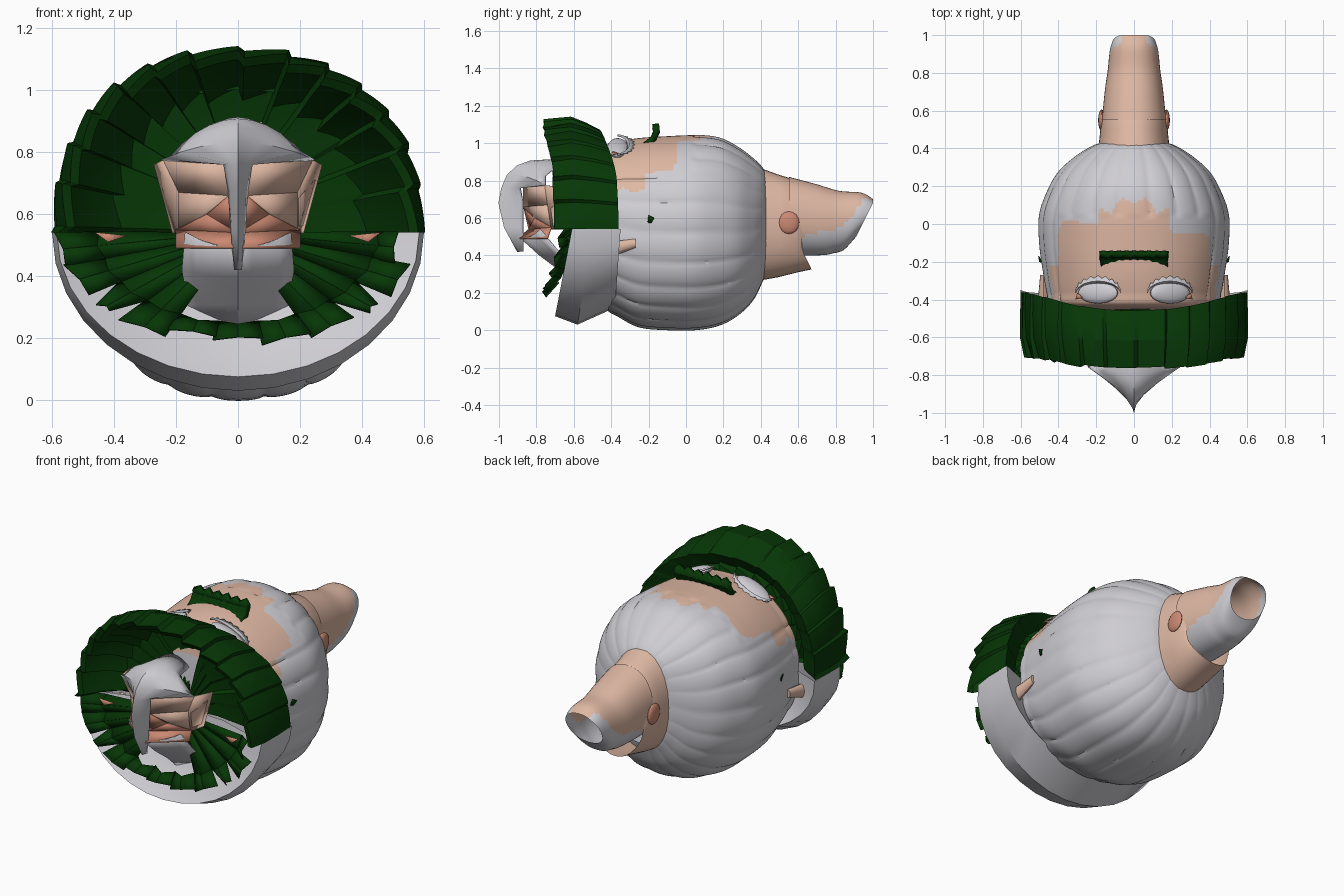
import bpy, bmesh, math, random
from math import sin, cos, pi, copysign
from mathutils import Vector

random.seed(4)
cube = bpy.data.objects.get("Cube")
if cube:
    bpy.data.objects.remove(cube, do_unlink=True)


def material(name, rgb):
    m = bpy.data.materials.new(name)
    m.use_nodes = True
    m.diffuse_color = (*rgb, 1)
    m.node_tree.nodes["Principled BSDF"].inputs["Base Color"].default_value = (*rgb, 1)
    return m


WHITE = material("pale grey", (0.62, 0.61, 0.65))
SKIN = material("skin", (0.74, 0.48, 0.37))
GREEN = material("dark green", (0.002, 0.038, 0.002))
RED = material("blush", (0.6, 0.25, 0.17))


def finish(name, bm, mats, rule=None, angle=35, thick=0):
    """Turn a bmesh into a shaded object, colouring faces by rule."""
    bm.normal_update()
    if rule:
        for f in bm.faces:
            f.material_index = rule(f.calc_center_median())
    me = bpy.data.meshes.new(name)
    bm.to_mesh(me)
    bm.free()
    ob = bpy.data.objects.new(name, me)
    bpy.context.collection.objects.link(ob)
    for m in mats:
        me.materials.append(m)
    bpy.ops.object.select_all(action="DESELECT")
    ob.select_set(True)
    bpy.context.view_layer.objects.active = ob
    bpy.ops.object.shade_smooth_by_angle(angle=math.radians(angle))
    if thick:
        mod = ob.modifiers.new("thickness", "SOLIDIFY")
        mod.thickness = thick
        mod.offset = 0
    return ob


def loft(name, rings, mats, closed=True, cap=False, **kw):
    bm = bmesh.new()
    rows = [[bm.verts.new(p) for p in r] for r in rings]
    n = len(rows[0])
    for a, b in zip(rows, rows[1:]):
        for i in range(n if closed else n - 1):
            j = (i + 1) % n
            bm.faces.new((a[i], a[j], b[j], b[i]))
    if cap:
        bm.faces.new(rows[-1])
    bmesh.ops.recalc_face_normals(bm, faces=bm.faces)
    return finish(name, bm, mats, **kw)


def patch(name, polys, mat, mirror=True):
    """Thin flat polygons facing the front, repeated on both sides."""
    bm = bmesh.new()
    for p in polys:
        for s in (1, -1) if mirror else (1,):
            f = bm.faces.new([bm.verts.new((s * x, y, z)) for x, y, z in p])
            f.normal_update()
            if f.normal.y > 0:
                f.normal_flip()
    return finish(name, bm, [mat], angle=1, thick=0.005)


def section(y, w, lo, hi, n, wave=None, power=0.92):
    """Rounded cross-section facing along y."""
    pts = []
    for i in range(n):
        t = 2 * pi * i / n
        k = wave(t, y) if wave else 1
        c, s = cos(t), sin(t)
        pts.append((k * w * copysign(abs(c) ** power, c), y,
                    (lo + hi) / 2 + k * (hi - lo) / 2 * copysign(abs(s) ** power, s)))
    return pts


def smooth_rows(rows, steps):
    """Catmull-Rom refinement of a section table."""
    out = []
    for i in range(len(rows) - 1):
        p = [Vector(rows[max(0, min(len(rows) - 1, i + k))]) for k in (-1, 0, 1, 2)]
        for s in range(steps):
            t = s / steps
            out.append(0.5 * (2 * p[1] + (p[2] - p[0]) * t
                       + (2 * p[0] - 5 * p[1] + 4 * p[2] - p[3]) * t * t
                       + (3 * p[1] - p[0] - 3 * p[2] + p[3]) * t ** 3))
    return out + [Vector(rows[-1])]


def zigzag(v):
    return abs(v % 1 - 0.5) * 2


# Head: lightly fluted hair with a face on the upper side
def is_face(p):
    x, y, z = p
    peak = 0.1 - 0.4 * abs(x) + 0.07 * zigzag(x * 8 + 0.5)
    hairline = peak if abs(x) < 0.19 else -0.02 - 0.1 * x
    side = 0.4 if y > -0.22 else 0.5
    return y < hairline and abs(x) < side and z > 0.73 + 0.6 * max(0, y + 0.22) + 0.03 * zigzag(y * 9)


def flutes(t, y):
    if sin(t) > 0.55 and y < 0.05:
        return 0.995
    return 0.978 + 0.022 * abs(sin(11 * t + 0.5 * y)) ** 0.5


head = [Vector(r) for r in ((0.43, .18, .31, .83), (0.41, .23, .26, .87), (0.36, .31, .16, .92),
        (0.28, .40, .08, .98), (0.18, .46, .025, 1.03), (0.05, .505, .0, 1.045),
        (-.1, .505, 0, 1.04), (-.25, .485, .015, 1.03), (-.36, .465, .07, 1.01),
        (-.43, .44, .12, .985), (-.455, .3, .25, .85))]
loft("head", [section(*r, 216, flutes) for r in smooth_rows(head, 9)],
     [WHITE, SKIN], cap=True, rule=lambda p: int(is_face(p)))

# Neck: flared skirt and a longer open tube
skirt = [section(*r, 40) for r in ((.39, .19, .265, .87), (.5, .178, .285, .83),
                                   (.6, .168, .31, .80), (.67, .155, .325, .78))]
skirt[-1] = [(x, y - 0.5 * max(0, min(z - 0.33, 0.1)), z) for x, y, z in skirt[-1]]
loft("neck_skirt", skirt, [SKIN])
tube = smooth_rows([Vector(r) for r in ((.55, .17, .40, .82), (.7, .155, .40, .78),
                   (.82, .14, .41, .745), (.94, .13, .43, .735), (1.0, .115, .5, .70))], 5)
tube = [[(x, y - max(0, y - 0.75) * max(0, 0.68 - z) * 2, z) for x, y, z in section(*r, 48)]
        for r in tube]
loft("neck_tube", tube, [SKIN, WHITE], rule=lambda p: int(
    p.z < 0.5 + 0.2 * (p.y - 0.6) + max(0, p.y - 0.84) * 1.2 and (p.z < 0.6 or abs(p.x) > 0.06)))
for s in (1, -1):
    bm = bmesh.new()
    bmesh.ops.create_uvsphere(bm, u_segments=16, v_segments=8, radius=1)
    for v in bm.verts:
        v.co = (s * 0.172 + v.co.x * 0.018, 0.55 + v.co.y * 0.056, 0.575 + v.co.z * 0.06)
    finish("neck_spot", bm, [RED])

# Leafy collar: outer arch, front rim and deep hollow
LEAVES = 14
lengths = [random.uniform(-0.02, 0.02) for _ in range(LEAVES + 1)]


def arch(y, bow, w, h, jag, n=141):
    pts = []
    for i in range(n):
        t = pi * i / (n - 1)
        u = i / (n - 1) * LEAVES
        k = 1 - jag * (u % 1) + lengths[int(u)] * jag * 10
        c, s = cos(t), max(0, sin(t))
        pts.append((k * w * copysign(abs(c) ** 0.87, c), y + bow * s ** 3 + lengths[int(u)] * jag * 12,
                    0.54 + k * h * s ** 0.87))
    return pts


loft("leaf_collar", [arch(*r) for r in ((-.44, -.06, .47, .46, .01), (-.36, -.1, .6, .53, .015),
     (-.48, -.06, .605, .57, .02), (-.6, -.02, .605, .6, .03), (-.70, -.07, .585, .585, .05),
     (-.69, -.06, .555, .555, .05), (-.58, -.03, .5, .52, .07), (-.49, 0, .42, .46, .1),
     (-.46, 0, .2, .3, .12), (-.48, 0, .01, .02, .1))], [GREEN], closed=False, angle=25)

# Lower leaves fanned inside the cup; the middle ones leave room for the chin
def rim(t, k, y):
    return (0.56 * k * cos(t), y + 0.11 * k * (1 + sin(t)), 0.54 + 0.36 * k * sin(t))


COUNT = 11
for i in range(COUNT):
    a = pi + pi * (i + 0.5) / COUNT
    half = 0.15
    size = random.uniform(0.93, 1.07)
    slim = 0.3 if i in (2, 8) else 1
    shapes = [
        [rim(a - half, .8, -.68), rim(a - half * slim, size, -.75), rim(a, size * .96, -.77), rim(a, .82, -.72)],
        [rim(a, .82, -.72), rim(a, size * .96, -.77), rim(a + half * slim, size * .98, -.75),
         rim(a + half, .8, -.69)]]
    if abs(i - 5) > 1:
        shapes += [
            [rim(a - half, .1, -.56), rim(a - half, .8, -.68), rim(a, .82, -.72), rim(a, .1, -.56)],
            [rim(a, .1, -.56), rim(a, .82, -.72), rim(a + half, .8, -.69), rim(a + half, .1, -.56)]]
    patch("lower_leaf", shapes, GREEN, mirror=False)


# Pale cup under the collar
def bowl(y, bow, w, h, n=17):
    return [(w * cos(pi * i / (n - 1)), y - bow * sin(pi * i / (n - 1)),
             0.54 - h * sin(pi * i / (n - 1))) for i in range(n)]


loft("cup", [bowl(*r) for r in ((-.42, .04, .42, .38), (-.35, .03, .6, .42), (-.5, .08, .6, .51),
     (-.61, .09, .585, .465), (-.58, .06, .5, .4), (-.5, .02, .25, .2), (-.49, 0, .02, .02))],
     [WHITE], closed=False, angle=30)

# Beak: pale hood running into a keel; each row bends back from the ridge
ridge = ((-.6, .9, .1, 0, .05), (-.74, .91, .12, .02, .06), (-.83, .905, .18, .08, .08),
         (-.9, .88, .22, .15, .1),
         (-.955, .83, .245, .2, .055), (-.985, .76, .045, .1, 0), (-1, .68, .03, .13, 0),
         (-.97, .55, .022, .1, 0), (-.9, .42, .01, .03, 0))
loft("beak_hood", [[(w * u / 4, y + d * abs(u / 4) ** 0.8, z - h * (u / 4) ** 2) for u in range(-4, 5)]
                   for y, z, w, d, h in ridge], [WHITE], closed=False, thick=0.006)

# Cheeks, mouth and chin inside the beak
patch("beak_cheek", [[(.03, -.87, .77), (.24, -.755, .775), (.19, -.74, .67), (.03, -.87, .66)],
      [(.03, -.87, .66), (.19, -.74, .67), (.19, -.72, .54), (.1, -.8, .6)],
      [(.24, -.755, .775), (.27, -.62, .76), (.21, -.62, .54), (.19, -.72, .54), (.19, -.74, .67)]], SKIN)
patch("beak_mouth", [[(0, -.87, .67), (.03, -.87, .66), (.1, -.81, .6), (0, -.84, .54)],
      [(.1, -.81, .6), (.2, -.72, .55), (0, -.84, .54)],
      [(0, -.84, .54), (.2, -.72, .55), (.2, -.74, .49), (0, -.9, .49)]], RED)
chin = ((-.88, .49, .17, .05), (-.78, .4, .18, .02), (-.66, .31, .16, 0), (-.55, .21, .17, .01))
loft("beak_chin", [[(w * u / 4, y + 0.1 * abs(u / 4), z + h * (u / 4) ** 2) for u in range(-4, 5)]
                   for y, z, w, h in chin], [WHITE], closed=False, thick=0.006)

# Eyes with lids and lashes
for s in (1, -1):
    bm = bmesh.new()
    bmesh.ops.create_uvsphere(bm, u_segments=24, v_segments=12, radius=1)
    for v in bm.verts:
        x, y, z = v.co
        v.co = (s * (0.19 + 0.105 * x), -0.365 + 0.056 * y, 0.974 + 0.03 * z - 0.044 * x)
    bmesh.ops.recalc_face_normals(bm, faces=bm.faces)
    finish("eye", bm, [WHITE])
    lid = []
    for dy, dz, fringe in ((0, 0, 0), (0.01, 0.01, 0), (0.025, 0.005, 0.015)):
        lid.append([(s * (0.19 + 0.118 * cos(pi * i / 18)), -0.365 + (0.053 + dy) * sin(pi * i / 18)
                     + fringe * (i % 2), 0.985 + dz - 0.05 * cos(pi * i / 18)) for i in range(19)])
    loft("eyelash", lid, [WHITE], closed=False, thick=0.004)
    patch("eye_corner", [[(s * .27, -.39, .955), (s * .31, -.40, .935), (s * .3, -.365, .945)]],
          RED, mirror=False)

# Leaf ornament on the forehead, with ragged ends
profile = ((-.235, .985), (-.215, 1.0), (-.18, 1.02), (-.16, 1.06), (-.165, 1.1))
leaf = [[(0.02 * (i - 9), y + (0.004 * abs(i - 9) + 0.03 * zigzag(i * .3 + .5) if k == 0
          else 0.005 * (i % 2)), z + (0.012 * (i % 3) - 0.02 if k == 4 else 0))
         for i in range(19)] for k, (y, z) in enumerate(profile)]
loft("forehead_leaf", leaf, [GREEN], closed=False, thick=0.032, angle=25)

# Side pegs, small leaf tufts and cup accents
for s in (1, -1):
    bm = bmesh.new()
    bmesh.ops.create_cone(bm, cap_ends=True, segments=12, radius1=0.045, radius2=0.024, depth=0.16)
    for v in bm.verts:
        x, y, z = v.co
        v.co = (s * (0.48 + x * 0.7), -0.35 + z, 0.445 + y + z * 0.25)
    bmesh.ops.recalc_face_normals(bm, faces=bm.faces)
    finish("side_peg", bm, [SKIN])
patch("side_tuft", [[(.485, -.205, .575), (.5, -.2, .615), (.505, -.17, .6), (.495, -.185, .575)]], GREEN)
patch("cup_blush", [[(.36, -.64, .53), (.46, -.65, .54), (.42, -.66, .51)]], RED)
